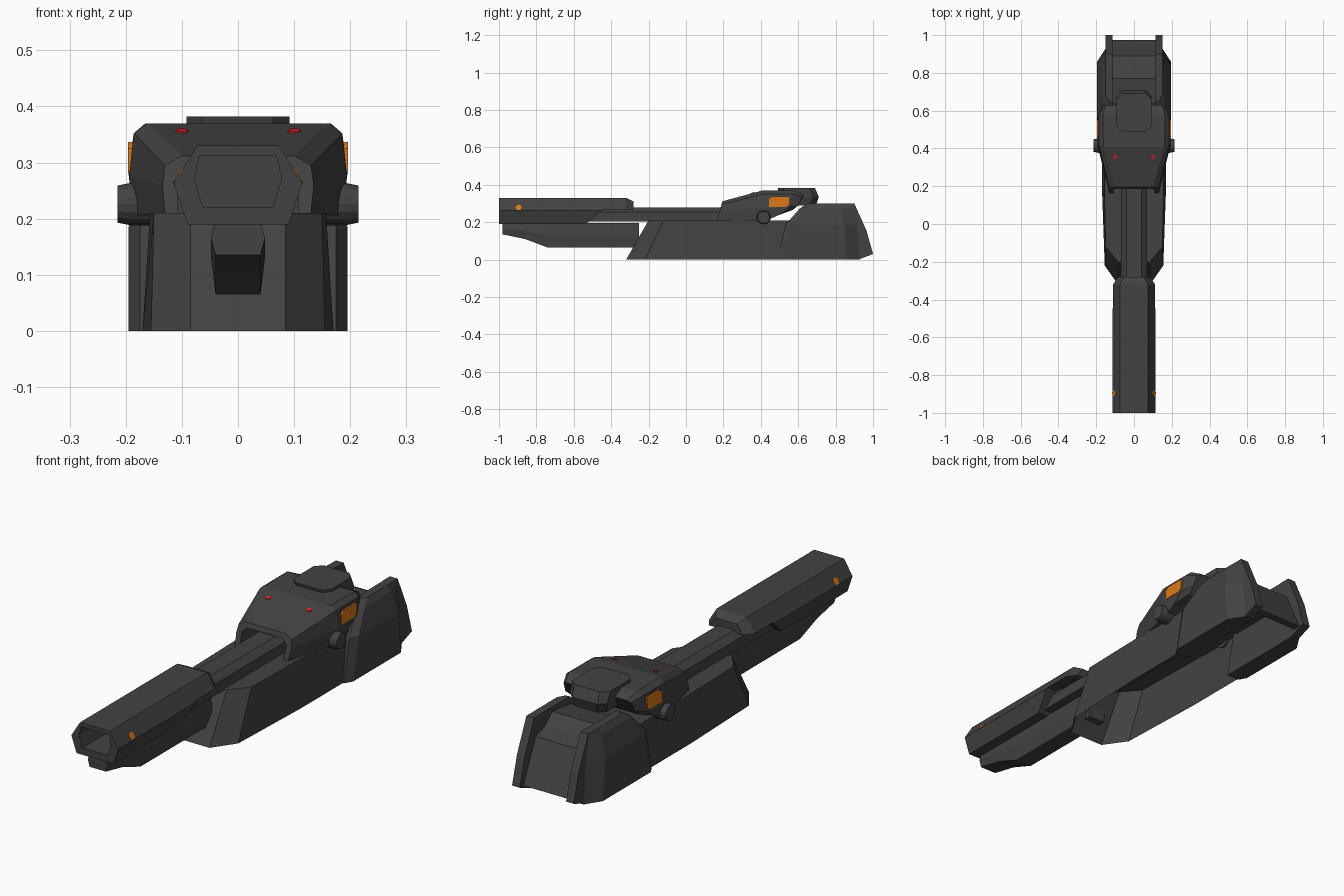
import bpy, bmesh, math
from mathutils import Vector

if "Cube" in bpy.data.objects:
    bpy.data.objects.remove(bpy.data.objects["Cube"])


def material(name, rgb):
    m = bpy.data.materials.new(name)
    m.diffuse_color = (*rgb, 1)
    m.use_nodes = True
    m.node_tree.nodes["Principled BSDF"].inputs["Base Color"].default_value = m.diffuse_color
    return m


GREY = material("dark grey", (0.055, 0.055, 0.055))
ORANGE = material("orange", (0.72, 0.19, 0.008))
RED = material("red", (0.75, 0.015, 0.02))


def loft(name, rings, mat=GREY, cap0=True, cap1=True):
    """Join equal-length rings of 3D points into a flat-faced solid."""
    bm = bmesh.new()
    vs = [[bm.verts.new(p) for p in r] for r in rings]
    n = len(rings[0])
    for a, b in zip(vs, vs[1:]):
        for i in range(n):
            j = (i + 1) % n
            bm.faces.new((a[i], a[j], b[j], b[i]))
    if cap0:
        bm.faces.new(vs[0])
    if cap1:
        bm.faces.new(vs[-1])
    bmesh.ops.recalc_face_normals(bm, faces=bm.faces)
    me = bpy.data.meshes.new(name)
    bm.to_mesh(me)
    bm.free()
    me.materials.append(mat)
    ob = bpy.data.objects.new(name, me)
    bpy.context.collection.objects.link(ob)
    return ob


def sym(half):
    """Mirror a half ring of 3D points over x."""
    return half + [(-x, y, z) for x, y, z in reversed(half)]


def tube(name, half, ys, mat=GREY):
    """Extrude a mirrored xz section along y."""
    return loft(name, [sym([(x, y, z) for x, z in half]) for y in ys], mat)


def slab(name, prof, x0, x1, mat=GREY):
    """Extrude a yz profile along x."""
    return loft(name, [[(x, y, z) for y, z in prof] for x in (x0, x1)], mat)


def cut(ob, cutter):
    cutter.hide_render = True
    m = ob.modifiers.new("cut", 'BOOLEAN')
    m.operation, m.object, m.solver = 'DIFFERENCE', cutter, 'EXACT'
    bpy.context.view_layer.objects.active = ob
    bpy.ops.object.modifier_apply(modifier=m.name)
    bpy.data.objects.remove(cutter)


# barrel shroud: hexagonal, bore at the front, cut away under the rear
def barrel_ring(y, k=1.0, top=0.33):
    return sym([(x * k, y, z) for x, z in ((0.073, top), (0.115, 0.263), (0.09, 0.19))])


barrel = loft("barrel_shroud", [barrel_ring(-1), barrel_ring(-0.32), barrel_ring(-0.28, 0.75, 0.31)])
cut(barrel, tube("bore_cutter", [(0.068, 0.3125), (0.078, 0.271), (0.062, 0.22)], (-1.1, -0.72)))
cut(barrel, slab("rear_cutter", [(-0.54, 0.185), (-0.445, 0.268), (-0.2, 0.268), (-0.2, 0.1), (-0.54, 0.1)], -0.2, 0.2))
cut(barrel, tube("recess_cutter", [(0.055, 0.30), (0.075, 0.24)], (-0.46, -0.32)))

# sliding rail between shroud and head
tube("centre_rail", [(0.04, 0.28), (0.07, 0.255), (0.07, 0.205)], (-0.54, 0.32))

# under-barrel beam, deepening towards the back
loft("under_beam", [sym([(0.041, y, 0.195), (0.048, y, (0.195 + z) / 2), (0.04, y, z)])
                    for y, z in ((-0.98, 0.135), (-0.86, 0.11), (-0.74, 0.065), (-0.25, 0.065))])

# main hull: shell open at the bottom, with sloped nose
hull_low = [(0.085, -0.32, 0), (0.155, -0.22, 0), (0.17, 0.2, 0), (0.17, 0.9, 0)]
hull_top = [(0.085, -0.2, 0.21), (0.15, -0.12, 0.21), (0.157, 0.2, 0.21), (0.157, 0.87, 0.21)]
hull = loft("main_hull", [sym(hull_low), sym(hull_top)], cap0=False)
bm = bmesh.new()
bm.from_mesh(hull.data)
bmesh.ops.delete(bm, geom=[f for f in bm.faces if f.normal.y > 0.9], context='FACES')
bm.to_mesh(hull.data)
bm.free()

# rear centre block between the fenders
slab("rear_centre", [(0.55, 0.21), (0.64, 0.265), (0.77, 0.28), (0.82, 0.235), (0.89, 0.215),
                     (0.975, 0.03), (0.94, 0.03), (0.86, 0.18), (0.55, 0.18)], -0.118, 0.118)

# head with slanted faces and an arch for the rail
head = loft("head", [
    sym([(0.10, 0.195, 0.312), (0.13, 0.19, 0.295), (0.135, 0.18, 0.26), (0.13, 0.165, 0.21)]),
    sym([(0.162, 0.41, 0.37), (0.186, 0.42, 0.352), (0.194, 0.42, 0.275), (0.187, 0.42, 0.205)]),
    sym([(0.165, 0.58, 0.37), (0.186, 0.57, 0.352), (0.195, 0.55, 0.28), (0.19, 0.50, 0.24)]),
    sym([(0.15, 0.63, 0.345), (0.165, 0.62, 0.335), (0.17, 0.60, 0.29), (0.165, 0.57, 0.265)])])
cut(head, tube("arch_cutter", [(0.085, 0.29), (0.108, 0.27), (0.108, 0.15)], (0.1, 0.34)))


# hatch on the rear of the head, with chamfered corners
def hatch_ring(z, w, y0, y1, c=0.03):
    return sym([(w - c, y0, z), (w, y0 + c, z), (w, y1 - c, z), (w - c, y1, z)])


loft("hatch", [hatch_ring(0.29, 0.08, 0.54, 0.695), hatch_ring(0.335, 0.092, 0.50, 0.71),
               hatch_ring(0.382, 0.092, 0.49, 0.69)])

for s, side in ((1, "right"), (-1, "left")):
    # fender levels: low, shoulder, top
    loft(side + "_fender", [
        [(s * x, y, z) for x, y in ((0.115, f), (w - 0.02, f), (w, f + 0.035), (w, b), (0.15, b + 0.07), (0.115, b + 0.07))]
        for z, w, f, b in ((0, 0.195, 0.49, 0.86), (0.185, 0.195, 0.53, 0.845),
                           (0.275, 0.168, 0.61, 0.83), (0.30, 0.152, 0.65, 0.825))])
    # tail rail behind the fender
    slab(side + "_tail_rail", [(0.85, 0.0), (0.85, 0.30), (0.9, 0.30), (0.965, 0.155), (1.0, 0.03), (0.92, 0)],
         s * 0.113, s * 0.151)
    # orange side window plate
    slab(side + "_window", [(0.445, 0.282), (0.445, 0.325), (0.462, 0.337), (0.55, 0.337), (0.55, 0.295), (0.535, 0.282)],
         s * 0.187, s * 0.196, ORANGE)
    # pivot bolt
    ring = [(math.cos(i * math.tau / 16), math.sin(i * math.tau / 16)) for i in range(16)]
    loft(side + "_pivot_bolt", [[(s * x, 0.415 + r * a, 0.226 + r * b) for a, b in ring]
                                for x, r in ((0.15, 0.038), (0.19, 0.038), (0.215, 0.033))])
    # red sight dots on the sloped head top
    loft(side + "_sight_dot", [[(s * (0.1 + 0.011 * a), 0.355 + 0.011 * b, 0.355 + 0.003 * b + t) for a, b in ring[::2]]
                               for t in (-0.003, 0.003)], RED)
    # orange marker dots on the barrel flank
    loft(side + "_marker_dot", [[(s * (0.105 - 0.0095 * b + t), -0.895 + 0.016 * a, 0.279 + 0.015 * b) for a, b in ring[::2]]
                                for t in (-0.003, 0.002)], ORANGE)
